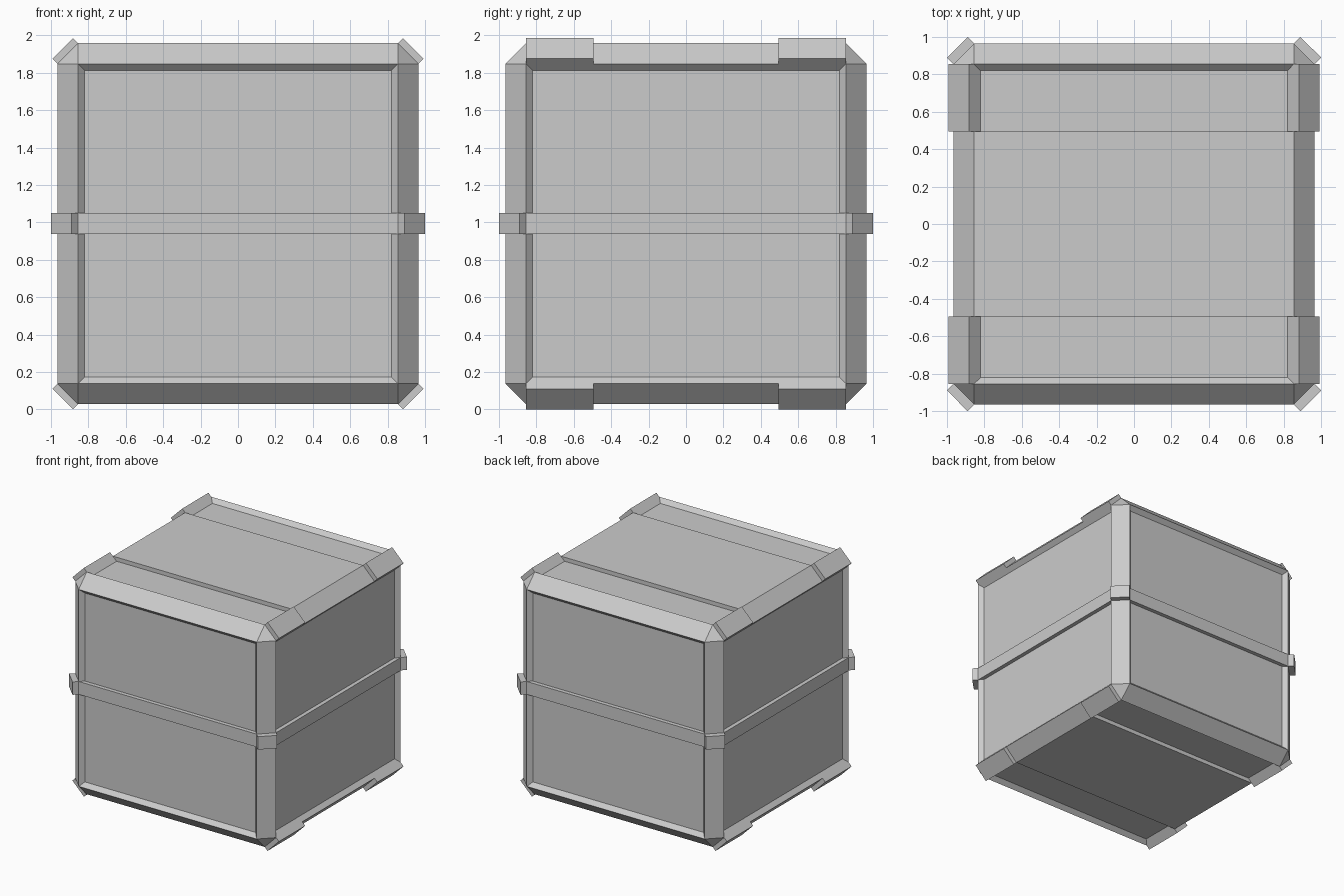
import bpy, bmesh
from mathutils import Vector

if "Cube" in bpy.data.objects:
    bpy.data.objects.remove(bpy.data.objects["Cube"])

CZ = 0.9925      # height of the crate centre
FRAME = 0.965    # half size at frame level
CHAMFER = 0.11   # width of the edge chamfers
STEP = 0.035     # panel recess and band thickness
INNER = FRAME - CHAMFER


def finish(bm, name):
    bmesh.ops.recalc_face_normals(bm, faces=bm.faces)
    bmesh.ops.translate(bm, verts=bm.verts, vec=(0, 0, CZ))
    mesh = bpy.data.meshes.new(name)
    bm.to_mesh(mesh)
    bm.free()
    obj = bpy.data.objects.new(name, mesh)
    bpy.context.collection.objects.link(obj)
    return obj


def prism_y(name, section, y0, y1):
    """Extrude an (x, z) section from y0 to y1."""
    bm = bmesh.new()
    face = bm.faces.new([bm.verts.new((x, y0, z)) for x, z in section])
    ext = bmesh.ops.extrude_face_region(bm, geom=[face], use_keep_orig=True)
    verts = [g for g in ext["geom"] if isinstance(g, bmesh.types.BMVert)]
    bmesh.ops.translate(bm, verts=verts, vec=(0, y1 - y0, 0))
    return finish(bm, name)


# Crate body: chamfered cube with six recessed panels
bm = bmesh.new()
bmesh.ops.create_cube(bm, size=2 * FRAME)
bmesh.ops.bevel(bm, geom=bm.edges[:], offset=CHAMFER, offset_type='OFFSET',
                segments=1, profile=0.5, affect='EDGES')
bm.normal_update()
panels = [f for f in bm.faces if max(abs(c) for c in f.normal) > 0.99]
bmesh.ops.inset_individual(bm, faces=panels, thickness=STEP, depth=-STEP,
                           use_even_offset=True)
finish(bm, "crate_body")

# Middle band: follows the body outline one step further out
quarter = [(FRAME, INNER), (FRAME + STEP, INNER + STEP),
           (INNER + STEP, FRAME + STEP), (INNER, FRAME)]
outline = []
for i in range(4):
    for x, y in quarter:
        for _ in range(i):
            x, y = -y, x
        outline.append(Vector((x, y)))
bm = bmesh.new()
rings = []
for shift, z in ((STEP, -0.056), (0, -0.056), (0, 0.056), (STEP, 0.056)):
    ring = []
    for p in outline:
        x, y = (c - shift * (1 if c > 0 else -1) for c in p)
        ring.append(bm.verts.new((x, y, z)))
    rings.append(ring)
n = len(outline)
for a, b in zip(rings, rings[1:]):
    for i in range(n):
        j = (i + 1) % n
        bm.faces.new((a[i], a[j], b[j], b[i]))
finish(bm, "middle_band")

# Raised plates across the top and bottom, level with the frame
for sz, label in ((1, "top"), (-1, "bottom")):
    plate = [(-INNER, sz * FRAME), (INNER, sz * FRAME),
             (INNER - STEP, sz * (FRAME - STEP)),
             (STEP - INNER, sz * (FRAME - STEP))]
    prism_y(label + "_plate", plate, -0.495, 0.495)

    # Corner guards: thickened chamfers near the ends of the side edges
    g = 0.0275
    for sx, side in ((-1, "left"), (1, "right")):
        section = [(sx * x, sz * z) for x, z in (
            (FRAME, INNER), (FRAME + g, INNER + g),
            (INNER + g, FRAME + g), (INNER, FRAME))]
        for sy, end in ((-1, "front"), (1, "back")):
            prism_y(f"{label}_{side}_{end}_guard", section,
                    sy * 0.495, sy * INNER)
